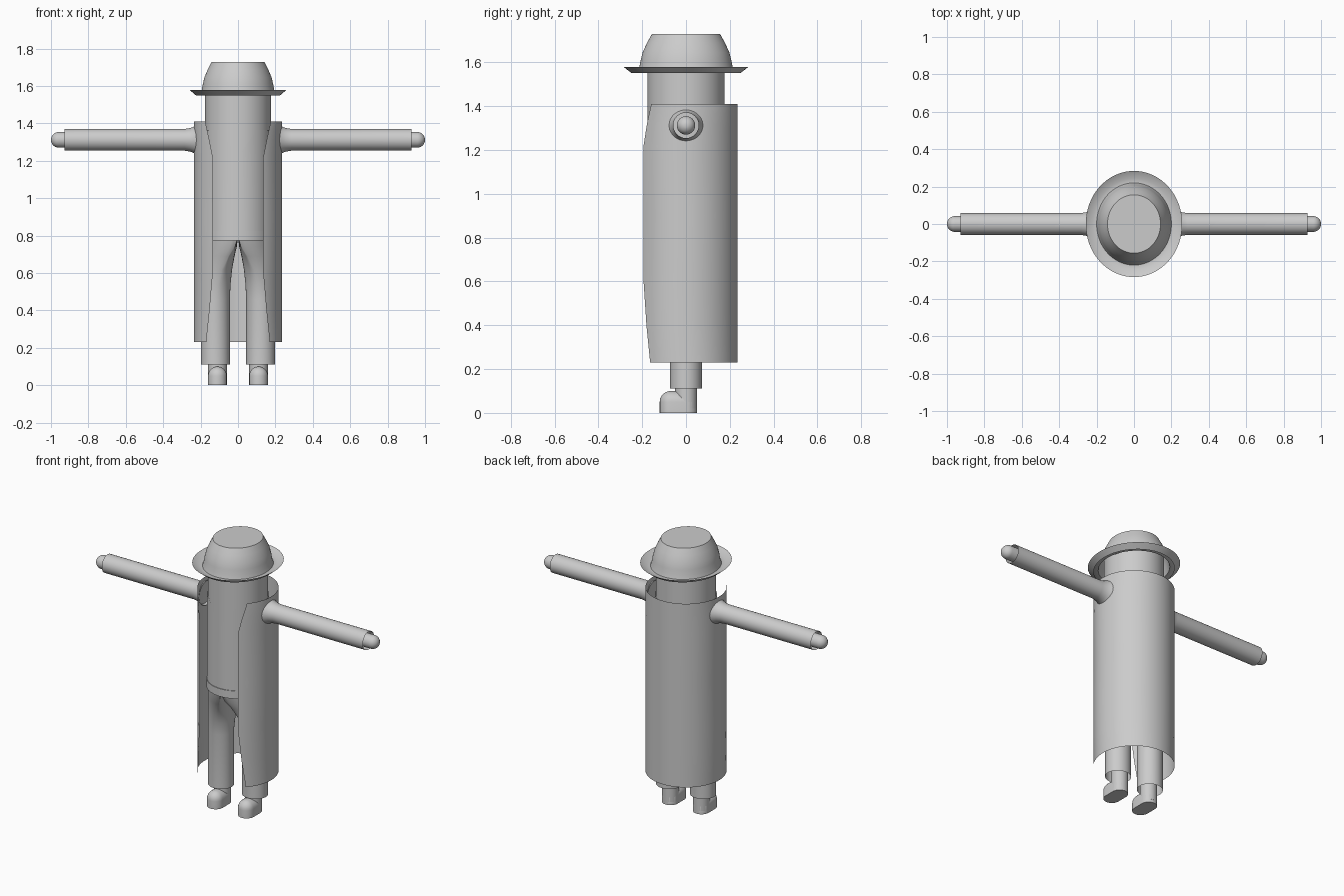
import bpy, bmesh
from math import sin, cos, pi, radians, asin

if "Cube" in bpy.data.objects:
    bpy.data.objects.remove(bpy.data.objects["Cube"])

grey = bpy.data.materials.new("plain grey")
grey.diffuse_color = (0.6, 0.6, 0.6, 1)
grey.use_nodes = True
grey.node_tree.nodes["Principled BSDF"].inputs["Base Color"].default_value = grey.diffuse_color


def finish(bm, name, angle=40):
    me = bpy.data.meshes.new(name)
    bm.to_mesh(me)
    bm.free()
    me.materials.append(grey)
    ob = bpy.data.objects.new(name, me)
    bpy.context.collection.objects.link(ob)
    bpy.ops.object.select_all(action='DESELECT')
    ob.select_set(True)
    bpy.context.view_layer.objects.active = ob
    bpy.ops.object.shade_smooth_by_angle(angle=radians(angle))
    return ob


def loft(rings, name, closed=True, cap_start=False, cap_end=False, angle=40):
    """Skin a list of equal-length point rings."""
    bm = bmesh.new()
    vs = [[bm.verts.new(p) for p in r] for r in rings]
    n = len(rings[0])
    for a, b in zip(vs, vs[1:]):
        for i in range(n if closed else n - 1):
            j = (i + 1) % n
            bm.faces.new((a[i], a[j], b[j], b[i]))
    if cap_start:
        bm.faces.new(vs[0][::-1])
    if cap_end:
        bm.faces.new(vs[-1])
    bmesh.ops.recalc_face_normals(bm, faces=bm.faces)
    return finish(bm, name, angle)


def ring(z, rx, ry=None, cx=0, n=64):
    ry = ry or rx
    return [(cx + rx * cos(2 * pi * i / n), ry * sin(2 * pi * i / n), z) for i in range(n)]


# hat: oval crown with a turned-up brim
hat = [(.225, 1.55), (.258, 1.578), (.222, 1.556), (.2, 1.556), (.193, 1.58), (.188, 1.61),
       (.18, 1.645), (.162, 1.688), (.142, 1.728)]
loft([ring(z, r, r * 1.1) for r, z in hat], "hat", cap_end=True, angle=50)

# head and neck column
loft([ring(1.15, .176), ring(1.62, .176)], "head", cap_start=True, cap_end=True)

# shirt with a V neckline cut into its front upper edge
R = .18
angs = [2 * pi * i / 96 for i in range(96)]


def neck(a):
    x, front = R * cos(a), sin(a) < 0
    return 1.365 - max(0, .10 - abs(x)) * 1.45 if front else 1.365


loft([[(R * cos(a), R * sin(a), .78) for a in angs],
      [(R * cos(a), R * sin(a), neck(a)) for a in angs]], "shirt")

# belt
loft([ring(.775, .184), ring(.825, .184)], "belt", cap_start=True, cap_end=True)

# long open coat: a sheet whose front edges follow a profile of half-openings
CR, N = .236, 72
edges = [(.23, .17), (.4, .152), (.6, .135), (.9, .135), (1.22, .135), (1.32, .155), (1.41, .175)]
rows = []
for z, half in edges:
    a0 = asin(half / CR)
    row = []
    for i in range(N + 1):
        a = -pi / 2 + a0 + (2 * pi - 2 * a0) * i / N
        row.append((CR * cos(a), CR * sin(a), z))
    rows.append(row)
loft(rows, "coat", closed=False)


def leg_ring(z, t, s, n=40):
    """Blend from a round leg (t=0) to half of the hips (t=1)."""
    pts = []
    for i in range(n):
        a = 2 * pi * i / n
        c = (.121 + .077 * cos(a), .073 * sin(a))
        h = (max(0, .176 * cos(a)), .176 * sin(a))
        pts.append((s * (c[0] + (h[0] - c[0]) * t), c[1] + (h[1] - c[1]) * t, z))
    return pts


for s, side in ((-1, "left"), (1, "right")):
    # trouser leg
    prof = [(.112, 0), (.46, 0), (.54, .1), (.62, .28), (.69, .58), (.74, .85), (.79, 1)]
    loft([leg_ring(z, t, s) for z, t in prof], side + "_trouser_leg")

    # shoe: hull of a round toe, its footprint and the heel
    bm = bmesh.new()
    for i in range(24):
        a = 2 * pi * i / 24
        x, y = .05 * cos(a), .05 * sin(a)
        bm.verts.new((s * .11 + x, y - .07, 0))
        bm.verts.new((s * .11 + x, y, 0))
        for k in range(0, 7):
            e = k * pi / 12
            bm.verts.new((s * .11 + x * cos(e), y * cos(e) - .07, .05 + .05 * sin(e)))
        if y >= 0:
            bm.verts.new((s * .11 + x, 0, .05 + y))
            bm.verts.new((s * .11 + x, y, .05))
    bmesh.ops.remove_doubles(bm, verts=bm.verts, dist=.0005)
    res = bmesh.ops.convex_hull(bm, input=bm.verts)
    bmesh.ops.delete(bm, geom=[v for v in bm.verts if not v.link_faces], context='VERTS')
    bmesh.ops.recalc_face_normals(bm, faces=bm.faces)
    finish(bm, side + "_shoe")
    # ankle
    loft([ring(.02, .05, cx=s * .11, n=32), ring(.2, .05, cx=s * .11, n=32)],
         side + "_ankle", cap_start=True, cap_end=True)

    # sleeve flaring into the coat, open at the wrist
    def across(x, r, n=32):
        return [(s * x, r * cos(2 * pi * i / n), 1.312 + r * sin(2 * pi * i / n)) for i in range(n)]

    loft([across(x, r) for x, r in ((.222, .078), (.235, .071), (.255, .063), (.285, .058), (.928, .058))],
         side + "_sleeve")

    # hand: rounded stub out of the sleeve
    hand = [(.86, .042), (.958, .042)]
    hand += [(.958 + .042 * sin(k * pi / 16), .042 * cos(k * pi / 16)) for k in range(1, 8)]
    loft([across(x, r) for x, r in hand], side + "_hand", cap_start=True, cap_end=True)
